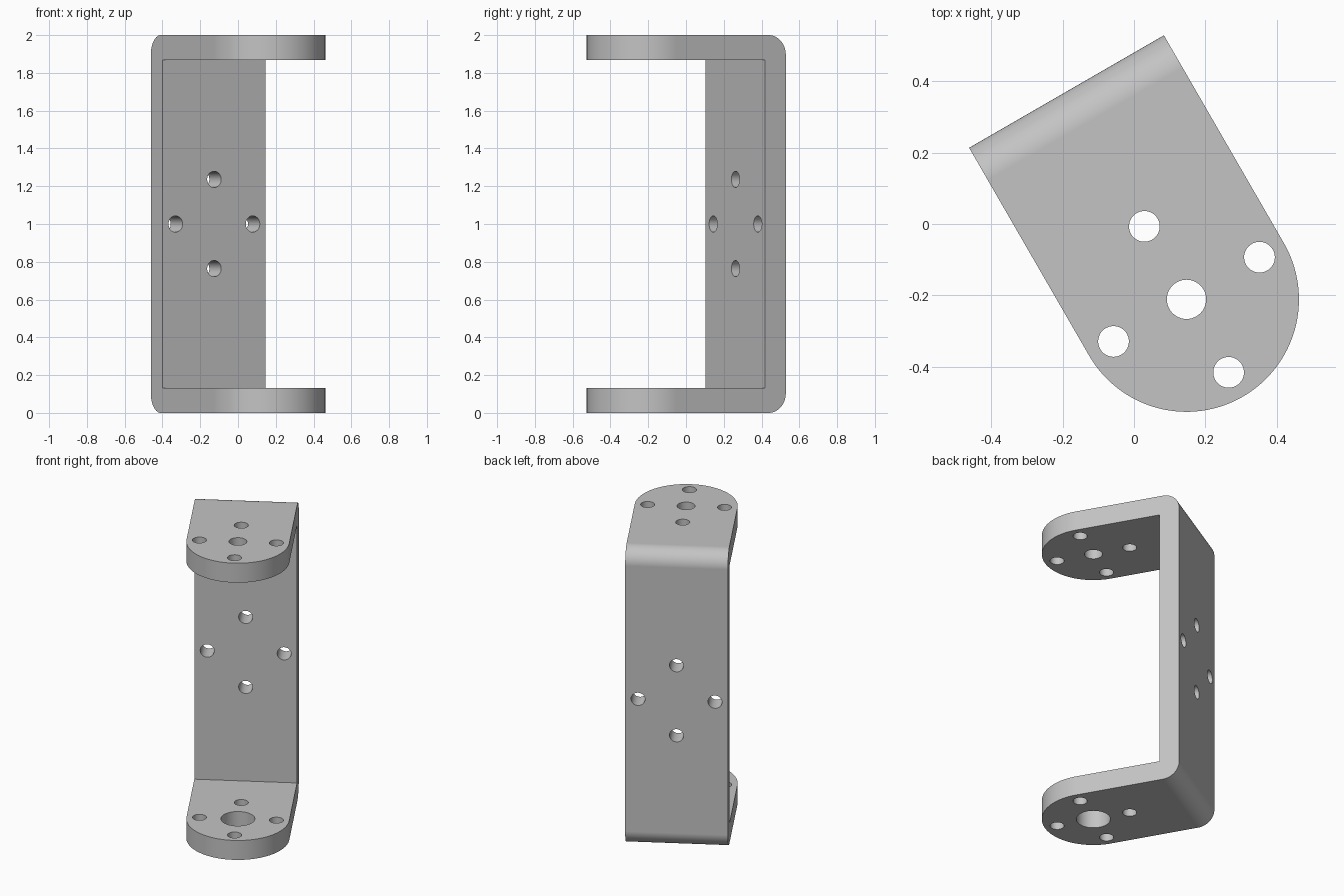
import bpy, bmesh, math
from mathutils import Vector, Matrix

cube = bpy.data.objects.get("Cube")
if cube:
    bpy.data.objects.remove(cube, do_unlink=True)

HALF = 0.315       # half the width, and radius of the rounded ends
BACK = 0.672       # distance from the pivot axis to the back face
HEIGHT = 2.0
FLANGE = 0.131     # thickness of the two arms
WEB = 0.126        # thickness of the back plate
BEND = 0.105       # outer bend radius
BOLT_R = 0.043
BOLT_CIRCLE = 0.236

metal = bpy.data.materials.new("grey metal")
metal.use_nodes = True
metal.diffuse_color = (0.55, 0.55, 0.55, 1)
metal.node_tree.nodes["Principled BSDF"].inputs["Base Color"].default_value = metal.diffuse_color


def arc(cx, cy, r, start, end, n):
    """Points on an arc, angles in degrees."""
    angles = [math.radians(start + (end - start) * i / n) for i in range(n + 1)]
    return [(cx + r * math.cos(a), cy + r * math.sin(a)) for a in angles]


def prism(name, points, sweep):
    """Closed outline pushed along the sweep vector."""
    bm = bmesh.new()
    face = bm.faces.new([bm.verts.new(p) for p in points])
    side = bmesh.ops.extrude_face_region(bm, geom=[face])["geom"]
    bmesh.ops.translate(bm, vec=sweep, verts=[v for v in side if isinstance(v, bmesh.types.BMVert)])
    bmesh.ops.recalc_face_normals(bm, faces=bm.faces)
    mesh = bpy.data.meshes.new(name)
    bm.to_mesh(mesh)
    bm.free()
    mesh.materials.append(metal)
    obj = bpy.data.objects.new(name, mesh)
    bpy.context.collection.objects.link(obj)
    return obj


def drill(name, centre, r, axis, length):
    """Cylinder used to cut one hole."""
    bm = bmesh.new()
    turn = Vector((0, 0, 1)).rotation_difference(Vector(axis)).to_matrix().to_4x4()
    bmesh.ops.create_cone(bm, cap_ends=True, segments=48, radius1=r, radius2=r,
                          depth=length, matrix=Matrix.Translation(centre) @ turn)
    mesh = bpy.data.meshes.new(name)
    bm.to_mesh(mesh)
    bm.free()
    mesh.materials.append(metal)
    obj = bpy.data.objects.new(name, mesh)
    bpy.context.collection.objects.link(obj)
    return obj


def cut(target, tool, operation="DIFFERENCE"):
    tool.hide_render = True
    mod = target.modifiers.new("cut", "BOOLEAN")
    mod.operation = operation
    mod.solver = "EXACT"
    mod.object = tool
    bpy.context.view_layer.objects.active = target
    bpy.ops.object.modifier_apply(modifier=mod.name)
    bpy.data.objects.remove(tool, do_unlink=True)


# U-shaped side profile with bent outer corners and square inner ones
profile = [(-HALF - 0.1, 0)]
profile += arc(BACK - BEND, BEND, BEND, -90, 0, 16)
profile += arc(BACK - BEND, HEIGHT - BEND, BEND, 0, 90, 16)
profile += [(-HALF - 0.1, HEIGHT), (-HALF - 0.1, HEIGHT - FLANGE), (BACK - WEB, HEIGHT - FLANGE),
            (BACK - WEB, FLANGE), (-HALF - 0.1, FLANGE)]
bracket = prism("bracket", [(-HALF - 0.1, y, z) for y, z in profile], (2 * HALF + 0.2, 0, 0))

# Plan outline trims the sides and rounds the arm ends
plan = arc(0, 0, HALF, 180, 360, 64) + [(HALF, BACK + 0.1), (-HALF, BACK + 0.1)]
cut(bracket, prism("plan_trim", [(x, y, -0.1) for x, y in plan], (0, 0, HEIGHT + 0.2)), "INTERSECT")

# Pivot holes: small in the top arm, large in the bottom arm
cut(bracket, drill("top_pivot", (0, 0, HEIGHT), 0.055, (0, 0, 1), 0.6))
cut(bracket, drill("bottom_pivot", (0, 0, 0), 0.104, (0, 0, 1), 0.6))

# Four bolt holes through both arms, and four through the back plate
for i in range(4):
    a = math.pi / 2 * i
    s, t = BOLT_CIRCLE * math.cos(a), BOLT_CIRCLE * math.sin(a)
    cut(bracket, drill("arm_bolt", (s, t, HEIGHT / 2), BOLT_R, (0, 0, 1), HEIGHT + 0.4))
    cut(bracket, drill("back_bolt", (s, BACK, HEIGHT / 2 + t), BOLT_R, (0, 1, 0), 0.6))

# Smooth bends and holes, flat plates
bpy.ops.object.select_all(action="DESELECT")
bracket.select_set(True)
bpy.context.view_layer.objects.active = bracket
bpy.ops.object.shade_smooth_by_angle(angle=math.radians(30))
normals = bracket.modifiers.new("flat plates", "WEIGHTED_NORMAL")
normals.keep_sharp = True

# Turn the bracket to its resting angle
bracket.rotation_euler.z = math.radians(30)
bracket.location = (0.147, -0.211, 0)
